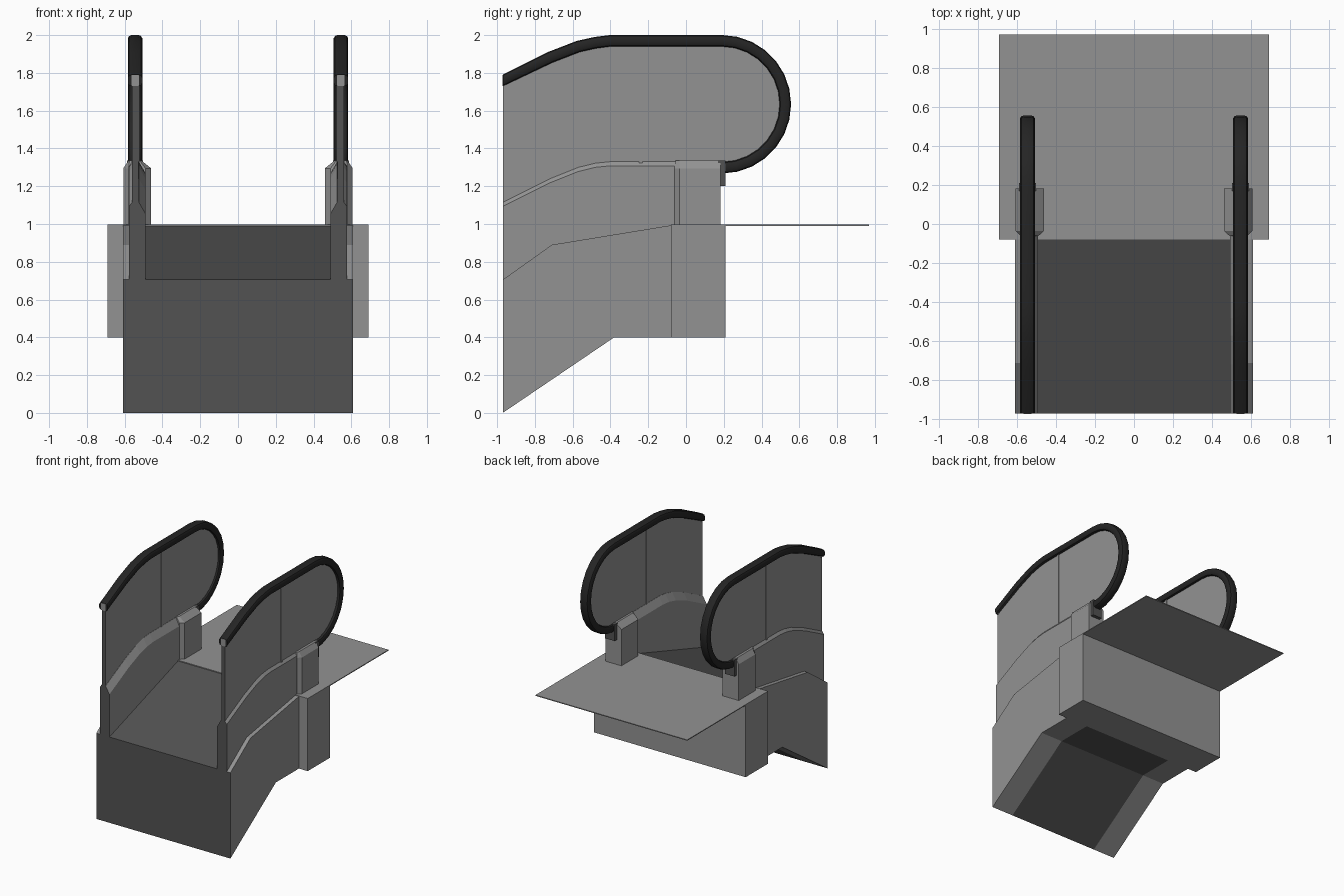
import bpy, bmesh, math
from mathutils import Vector

if "Cube" in bpy.data.objects:
    bpy.data.objects.remove(bpy.data.objects["Cube"])


def material(name, v):
    m = bpy.data.materials.new(name)
    m.diffuse_color = (v, v, v, 1)
    m.use_nodes = True
    m.node_tree.nodes["Principled BSDF"].inputs["Base Color"].default_value = m.diffuse_color
    return m


LIGHT = material("light grey panel", 0.29)
DARK = material("dark grey metal", 0.085)
BLACK = material("black rubber", 0.018)
FRONT = -0.97


def loft(name, rings, mat, mirror=False, dark_front=False):
    """Skin a list of equal-length rings, cap both ends."""
    bm = bmesh.new()
    vs = [[bm.verts.new(p) for p in r] for r in rings]
    n = len(rings[0])
    for a, b in zip(vs, vs[1:]):
        for i in range(n):
            j = (i + 1) % n
            bm.faces.new((a[i], a[j], b[j], b[i]))
    bm.faces.new(vs[0])
    bm.faces.new(vs[-1])
    bmesh.ops.recalc_face_normals(bm, faces=bm.faces)
    bm.normal_update()
    if dark_front:  # cut end at the front is dark
        for f in bm.faces:
            if f.normal.y < -0.9 and f.calc_center_median().y < FRONT + 0.01:
                f.material_index = 1
    me = bpy.data.meshes.new(name)
    bm.to_mesh(me)
    bm.free()
    me.materials.append(mat)
    me.materials.append(DARK)
    ob = bpy.data.objects.new(name, me)
    bpy.context.collection.objects.link(ob)
    if mirror:
        mod = ob.modifiers.new("mirror", 'MIRROR')
        mod.use_mirror_merge = False
    return ob


def prism(name, x0, x1, profile, mat, **kw):
    return loft(name, [[(x, y, z) for y, z in profile] for x in (x0, x1)], mat, **kw)


def box(name, x0, x1, y0, y1, z0, z1, mat, **kw):
    return prism(name, x0, x1, [(y0, z0), (y1, z0), (y1, z1), (y0, z1)], mat, **kw)


def floor_z(y):
    return 0.705 + (min(y, -0.08) - FRONT) / 0.89 * 0.285


# Truss: dark centre, light sides
truss = [(FRONT, 0), (-0.38, 0.4), (-0.08, 0.4), (-0.08, 0.985), (FRONT, 0.70)]
prism("truss_core", -0.41, 0.41, truss, DARK)
prism("truss_side", 0.41, 0.61, truss, LIGHT, mirror=True, dark_front=True)
prism("sloped_floor", -0.49, 0.49,
      [(FRONT, 0.69), (-0.08, 0.98), (-0.08, 0.99), (FRONT, 0.705)], DARK)
prism("outer_ledge", 0.57, 0.61,
      [(FRONT, 0.69), (-0.08, 0.95), (-0.08, 0.993), (-0.71, 0.89), (FRONT, 0.705)],
      LIGHT, mirror=True, dark_front=True)

# Wide end box and landing plate
box("end_box", -0.69, 0.69, -0.08, 0.21, 0.4, 0.992, LIGHT)
box("landing_plate", -0.69, 0.69, -0.08, 0.97, 0.99, 0.997, LIGHT)

# Balustrade deck with chamfered top edges
deck_path = [(FRONT, 1.115), (-0.72, 1.24), (-0.57, 1.30), (-0.48, 1.322),
             (-0.40, 1.33), (-0.03, 1.33)]
rings = []
for y, z in deck_path:
    b = floor_z(y) - 0.01
    rings.append([(0.49, y, b), (0.49, y, z - 0.06), (0.525, y, z), (0.56, y, z),
                  (0.577, y, z - 0.022), (0.577, y, b)])
loft("balustrade_deck", rings, LIGHT, mirror=True, dark_front=True)

# Handrail centre line: incline, level run, half-round end
rail = [(FRONT, 1.76), (-0.72, 1.882), (-0.57, 1.94), (-0.48, 1.96), (-0.40, 1.97)]
cy, cz, r = 0.19, 1.634, 0.336
for i in range(15):
    a = math.pi / 2 - math.pi * i / 14
    rail.append((cy + r * math.cos(a), cz + r * math.sin(a)))

# Glass panel with seam strip
glass = rail + [(-0.06, 1.29), (-0.40, 1.29), (FRONT, 1.07)]
prism("balustrade_panel", 0.527, 0.56, glass, LIGHT, mirror=True, dark_front=True)
box("panel_seam", 0.522, 0.565, -0.25, -0.23, 1.32, 1.945, LIGHT, mirror=True)

# Handrail
rings = []
for i, (y, z) in enumerate(rail):
    p, q = rail[max(i - 1, 0)], rail[min(i + 1, len(rail) - 1)]
    t = Vector((q[0] - p[0], q[1] - p[1])).normalized()
    n = Vector((-t.y, t.x)) if i else Vector((0, 1))
    ring = []
    for k in range(12):
        a = 2 * math.pi * (k + 0.5) / 12
        c, s = math.cos(a), math.sin(a)
        u = 0.039 * math.copysign(abs(c) ** 0.6, c)
        w = 0.031 * math.copysign(abs(s) ** 0.6, s)
        ring.append((0.545 + u, y + n.x * w, z + n.y * w))
    rings.append(ring)
handrail = loft("handrail", rings, BLACK, mirror=True)
bpy.context.view_layer.objects.active = handrail
handrail.select_set(True)
bpy.ops.object.shade_smooth_by_angle(angle=math.radians(35))
box("handrail_core", 0.525, 0.565, FRONT - 0.002, FRONT + 0.02, 1.73, 1.788,
    LIGHT, mirror=True)

# Newel box with chamfered front corners and top
plan = [(0.46, 0.182), (0.46, -0.035), (0.49, -0.062), (0.58, -0.062),
        (0.607, -0.035), (0.607, 0.182)]
top = [(0.51, 0.182), (0.51, -0.035), (0.52, -0.055), (0.575, -0.055),
       (0.58, -0.035), (0.58, 0.182)]
loft("newel_box", [[(x, y, 0.99) for x, y in plan],
                   [(x, y, 1.295) for x, y in plan],
                   [(x, y, 1.335) for x, y in top]], LIGHT, mirror=True)

# Handrail inlet at the back of the newel
box("handrail_inlet", 0.502, 0.588, 0.17, 0.21, 1.2, 1.335, DARK, mirror=True)
